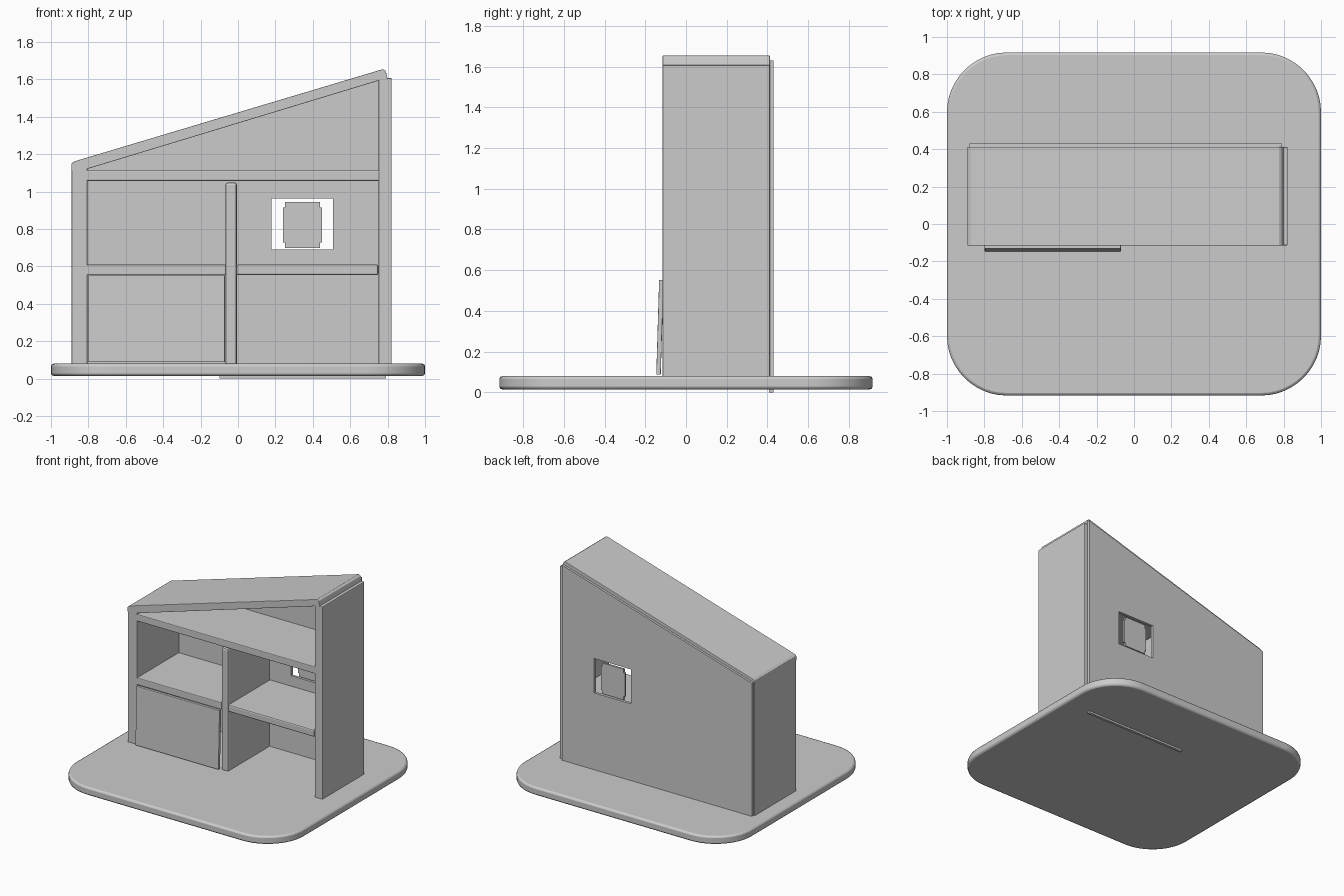
import bpy, bmesh, math

if "Cube" in bpy.data.objects:
    bpy.data.objects.remove(bpy.data.objects["Cube"])

Y0, Y1 = -0.115, 0.412          # front and back of the cabinet


def finish(ob, bevel, segments=2):
    if bevel:
        m = ob.modifiers.new("bevel", 'BEVEL')
        m.width, m.segments = bevel, segments
        m.limit_method, m.angle_limit = 'ANGLE', math.radians(40)
    return ob


def prism(name, pts, y0=Y0, y1=Y1, bevel=0.006):
    """Extrude an (x, z) profile from y0 to y1."""
    bm = bmesh.new()
    face = bm.faces.new([bm.verts.new((x, y0, z)) for x, z in pts])
    ext = bmesh.ops.extrude_face_region(bm, geom=[face])
    for v in ext["geom"]:
        if isinstance(v, bmesh.types.BMVert):
            v.co.y = y1
    bmesh.ops.recalc_face_normals(bm, faces=bm.faces)
    me = bpy.data.meshes.new(name)
    bm.to_mesh(me)
    bm.free()
    ob = bpy.data.objects.new(name, me)
    bpy.context.collection.objects.link(ob)
    return finish(ob, bevel)


def box(name, x0, x1, z0, z1, y0=Y0, y1=Y1, bevel=0.006):
    return prism(name, [(x0, z0), (x1, z0), (x1, z1), (x0, z1)], y0, y1, bevel)


# Rounded base slab, drawn flat as a profile and laid down
W, D, R = 1.0, 0.917, 0.32
outline = []
for i, (sx, sy) in enumerate([(1, 1), (-1, 1), (-1, -1), (1, -1)]):
    for k in range(13):
        a = math.pi / 2 * (i + k / 12)
        outline.append((sx * (W - R) + R * math.cos(a), sy * (D - R) + R * math.sin(a)))
base = prism("base", outline, 0.015, 0.08, 0.014)
for v in base.data.vertices:
    v.co = (v.co.x, v.co.z, v.co.y)
base.data.flip_normals()
bpy.context.view_layer.objects.active = base
base.select_set(True)
bpy.ops.object.shade_smooth_by_angle(angle=math.radians(30))

# Side walls, divider and shelves
box("left_wall", -0.89, -0.805, 0.07, 1.135)
box("right_wall", 0.752, 0.822, 0.07, 1.608)
box("divider", -0.068, -0.006, 0.07, 1.05, bevel=0.014)
box("top_shelf", -0.815, 0.757, 1.058, 1.114)
box("left_shelf", -0.815, -0.066, 0.553, 0.61)
box("right_shelf", -0.008, 0.75, 0.553, 0.61, bevel=0.01)

# Sloping roof
prism("roof", [(-0.89, 1.11), (-0.81, 1.12), (0.75, 1.593), (0.80, 1.60),
               (0.79, 1.645), (0.775, 1.655), (-0.875, 1.162), (-0.89, 1.15)], bevel=0.003)


# Back panels follow the roof; the right one passes through the base
def roof_z(x):
    return 1.63 + (x - 0.79) * 0.2955


prism("back_panel_left", [(-0.88, 0.07), (-0.1, 0.07), (-0.1, roof_z(-0.1)),
                          (-0.88, roof_z(-0.88))], 0.408, 0.43, 0)
right = prism("back_panel_right", [(-0.1, 0.0), (0.79, 0.0), (0.79, roof_z(0.79)),
                                   (-0.1, roof_z(-0.1))], 0.408, 0.43, 0)

# Window opening
cutter = box("window_cutter", 0.18, 0.507, 0.69, 0.963, 0.3, 0.5, 0)
cutter.hide_render = True
cutter.hide_set(True)
cutter.display_type = 'WIRE'
cut = right.modifiers.new("window", 'BOOLEAN')
cut.object, cut.operation, cut.solver = cutter, 'DIFFERENCE', 'EXACT'

# Plate with notched corners inside the window
a, b, c, d = 0.105, 0.094, 0.122, 0.094
quarter = [(a, d), (b, d), (b, c)]
plate = []
for i, (sx, sz) in enumerate([(1, 1), (-1, 1), (-1, -1), (1, -1)]):
    q = quarter if i % 2 == 0 else quarter[::-1]
    plate += [(0.345 + sx * x, 0.822 + sz * z) for x, z in q]
prism("window_plate", plate, 0.41, 0.425, 0)

# Flat panel on the left part of the back
box("left_window_panel", -0.62, -0.262, 0.71, 0.962, 0.402, 0.429, 0)

# Slightly leaning door over the lower left compartment
door = box("door", -0.80, -0.07, 0.088, 0.552, -0.146, -0.124, 0.003)
for v in door.data.vertices:
    v.co.y += (v.co.z - 0.088) * 0.03
